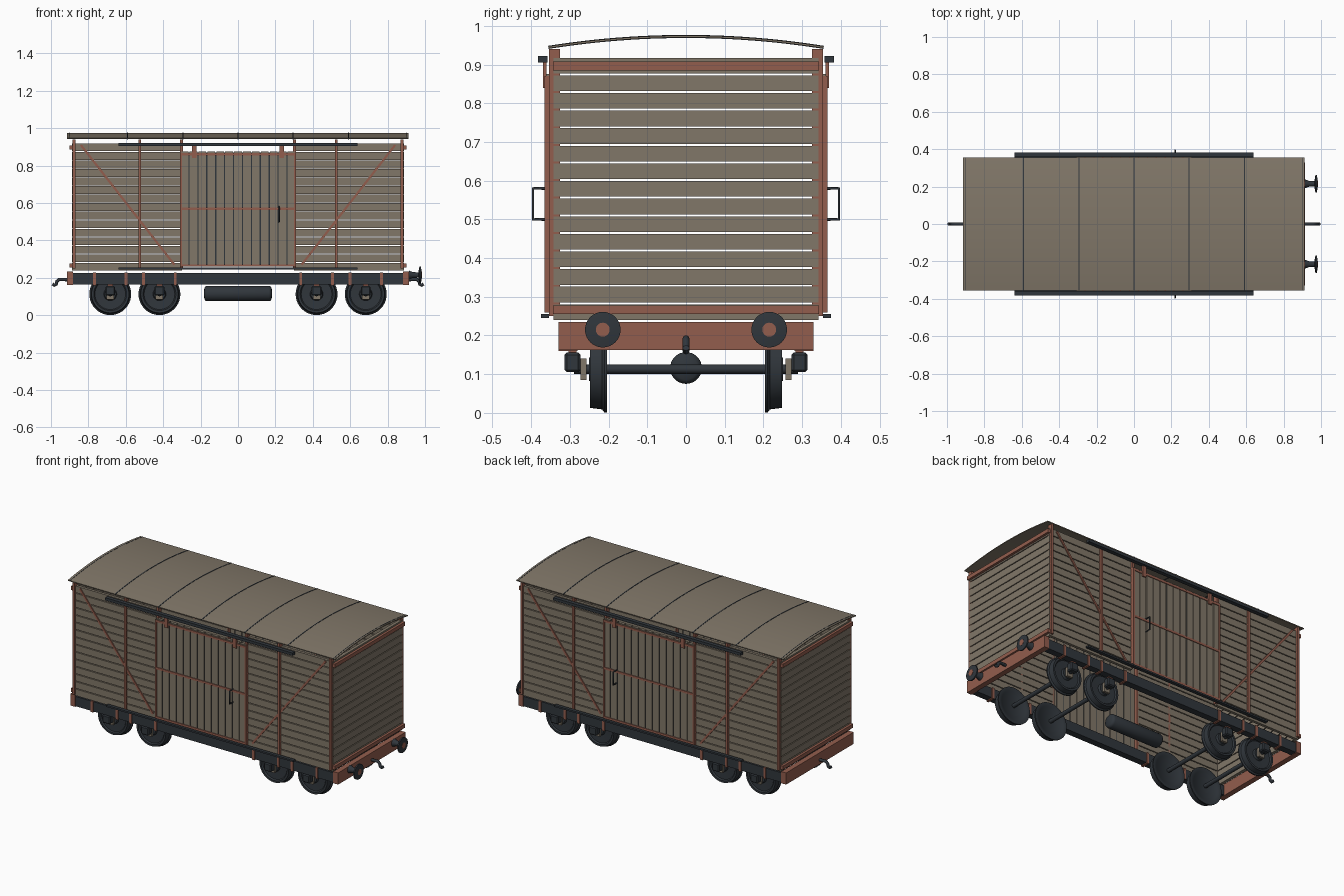
import bpy
import bmesh
from math import radians, sin, cos, asin, atan2, hypot
from mathutils import Vector, Matrix

cube = bpy.data.objects.get("Cube")
if cube:
    bpy.data.objects.remove(cube, do_unlink=True)


def material(name, color):
    m = bpy.data.materials.new(name)
    m.use_nodes = True
    m.diffuse_color = (*color, 1)
    m.node_tree.nodes["Principled BSDF"].inputs["Base Color"].default_value = (*color, 1)
    return m


WOOD = material("weathered wood", (0.22, 0.185, 0.14))
RUST = material("rust red", (0.29, 0.11, 0.075))
IRON = material("dark iron", (0.03, 0.037, 0.045))


def finish(name, bm, mat):
    mesh = bpy.data.meshes.new(name)
    bmesh.ops.recalc_face_normals(bm, faces=bm.faces)
    bm.to_mesh(mesh)
    bm.free()
    ob = bpy.data.objects.new(name, mesh)
    bpy.context.collection.objects.link(ob)
    mesh.materials.append(mat)
    return ob


def smooth(ob):
    bpy.ops.object.select_all(action="DESELECT")
    ob.select_set(True)
    bpy.context.view_layer.objects.active = ob
    bpy.ops.object.shade_smooth_by_angle(angle=radians(40))


def add_box(bm, x, y, z, turn=None):
    """Box from (min, max) pairs, optionally turned about y."""
    center = Vector([(a + b) / 2 for a, b in (x, y, z)])
    size = [abs(b - a) for a, b in (x, y, z)]
    m = Matrix.Translation(center)
    if turn:
        m = m @ Matrix.Rotation(turn, 4, "Y")
    bmesh.ops.create_cube(bm, size=1, matrix=m @ Matrix.Diagonal((*size, 1)))


def boxes(name, mat, items):
    bm = bmesh.new()
    for item in items:
        add_box(bm, *item)
    return finish(name, bm, mat)


def lathe(name, mat, profile, axis, origin, steps=32):
    """Revolve (radius, distance) pairs about an axis."""
    bm = bmesh.new()
    verts = [bm.verts.new((r, 0, d)) for r, d in profile]
    edges = [bm.edges.new(p) for p in zip(verts, verts[1:])]
    bmesh.ops.spin(bm, geom=verts + edges, cent=(0, 0, 0), axis=(0, 0, 1),
                   angle=radians(360), steps=steps)
    bmesh.ops.remove_doubles(bm, verts=bm.verts, dist=0.0002)
    turn = Vector((0, 0, 1)).rotation_difference(Vector(axis)).to_matrix().to_4x4()
    bm.transform(Matrix.Translation(origin) @ turn)
    ob = finish(name, bm, mat)
    smooth(ob)
    return ob


def rod(name, mat, points, radius):
    curve = bpy.data.curves.new(name, "CURVE")
    curve.dimensions = "3D"
    curve.bevel_depth = radius
    curve.bevel_resolution = 2
    curve.use_fill_caps = True
    sp = curve.splines.new("POLY")
    sp.points.add(len(points) - 1)
    for p, co in zip(sp.points, points):
        p.co = (*co, 1)
    ob = bpy.data.objects.new(name, curve)
    bpy.context.collection.objects.link(ob)
    curve.materials.append(mat)
    return ob


def span(s, a, b):
    return tuple(sorted((s * a, s * b)))


def mid(c, w):
    return (c - w / 2, c + w / 2)


# Gapped wall planks, open doorway on both long sides
PITCH, BASE = 0.0455, 0.2375
rows = [(BASE + i * PITCH + 0.0025, BASE + (i + 1) * PITCH - 0.0025) for i in range(15)]
for s, side in ((-1, "front"), (1, "back")):
    boxes(f"{side}_wall_planks", WOOD,
          [(span(t, 0.3, 0.885), span(s, 0.325, 0.342), z) for z in rows for t in (-1, 1)])

    # Posts and diagonal braces
    boxes(f"{side}_posts", RUST,
          [(mid(t * x, 0.015), span(s, 0.325, 0.354), (0.25, 0.94))
           for x in (0.877, 0.525, 0.302) for t in (-1, 1)])
    dx, dz = 0.5, 0.64
    boxes(f"{side}_diagonal_braces", RUST,
          [(mid(t * 0.59, 0.012), span(s, 0.34, 0.348), mid(0.59, hypot(dx, dz)),
            t * atan2(dx, dz)) for t in (-1, 1)])

    # Sliding door with upright boards, seams and frame
    n, w = 13, 0.62 / 13
    boxes(f"{side}_door_boards", WOOD,
          [(mid(-0.31 + (i + 0.5) * w, w - 0.006), span(s, 0.345, 0.362), (0.26, 0.875))
           for i in range(n)])
    boxes(f"{side}_door_seams", IRON,
          [(mid(-0.31 + i * w, 0.008), span(s, 0.348, 0.356), (0.26, 0.87))
           for i in range(1, n)])
    boxes(f"{side}_door_frame", RUST,
          [((-0.31, 0.31), span(s, 0.354, 0.366), mid(z, 0.013)) for z in (0.266, 0.57, 0.862)]
          + [(mid(t * 0.305, 0.01), span(s, 0.35, 0.366), (0.26, 0.87)) for t in (-1, 1)])
    boxes(f"{side}_door_hangers", RUST,
          [(mid(t * 0.235, 0.024), span(s, 0.36, 0.37), (0.84, 0.91)) for t in (-1, 1)])
    boxes(f"{side}_door_tracks", IRON,
          [((-0.64, 0.64), span(s, 0.358, 0.382), (0.905, 0.922)),
           ((-0.64, 0.64), span(s, 0.354, 0.374), (0.245, 0.255))])
    rod(f"{side}_door_handle", IRON,
        [(0.22, s * y, z) for y, z in ((0.36, 0.58), (0.395, 0.58), (0.395, 0.5), (0.36, 0.5))],
        0.004)

    # Sole bar and its rust clips
    boxes(f"{side}_sole_bar", IRON, [((-0.885, 0.885), span(s, 0.285, 0.325), (0.165, 0.225))])
    boxes(f"{side}_sole_bar_clips", RUST,
          [(mid(t * c + d, 0.015), span(s, 0.28, 0.33), (0.16, 0.228))
           for t in (-1, 1) for c in (0.42, 0.683) for d in (-0.085, 0.085)])

# End walls, rails and headstocks
for s, side in ((-1, "right"), (1, "left")):
    boxes(f"{side}_end_planks", WOOD, [(span(s, 0.868, 0.887), (-0.34, 0.34), z) for z in rows])
    boxes(f"{side}_end_rails", RUST,
          [(span(s, 0.88, 0.902), (-0.343, 0.343), z) for z in ((0.885, 0.908), (0.255, 0.278))])
    boxes(f"{side}_headstock", RUST, [(span(s, 0.882, 0.915), (-0.33, 0.33), (0.163, 0.235))])
    rod(f"{side}_coupling_hook", IRON,
        [(s * x, 0, z) for x, z in ((0.91, 0.19), (0.955, 0.192), (0.968, 0.182),
                                    (0.972, 0.166), (0.982, 0.16), (0.991, 0.168))], 0.009)

# Buffers on one end only
for s in (-1, 1):
    lathe("buffer", IRON, [(0, 0), (0.024, 0), (0.016, 0.02), (0.014, 0.05), (0.046, 0.056),
                           (0.046, 0.064), (0.018, 0.068), (0, 0.068)],
          (1, 0, 0), (0.914, s * 0.215, 0.215))
    lathe("buffer_face", RUST, [(0, 0), (0.018, 0), (0.018, 0.002), (0, 0.002)],
          (1, 0, 0), (0.9815, s * 0.215, 0.215))


# Arched roof sheet and joint straps
def arch(name, mat, x, half, lift, thick):
    rise, width = 0.028, 0.355
    R = (width ** 2 + rise ** 2) / (2 * rise)
    top = asin(half / R)
    steps = 24
    bm = bmesh.new()
    ring = []
    for r, order in ((R + lift, 1), (R + lift - thick, -1)):
        for i in range(steps + 1):
            a = order * top * (2 * i / steps - 1)
            ring.append(bm.verts.new((x[0], r * sin(a), 0.975 - R + r * cos(a))))
    face = bm.faces.new(ring)
    out = bmesh.ops.extrude_face_region(bm, geom=[face])["geom"]
    bmesh.ops.translate(bm, vec=(x[1] - x[0], 0, 0),
                        verts=[v for v in out if isinstance(v, bmesh.types.BMVert)])
    smooth(finish(name, bm, mat))


arch("roof", WOOD, (-0.915, 0.912), 0.355, 0, 0.005)
for x in (-0.59, -0.295, 0, 0.295, 0.59):
    arch("roof_strap", IRON, mid(x, 0.006), 0.356, 0.0015, 0.008)
for x in (-0.9, 0.9):
    arch("roof_end_seam", IRON, mid(x, 0.004), 0.355, 0.001, 0.003)

# Wheelsets with axle boxes
for c in (-0.683, -0.42, 0.42, 0.683):
    lathe("axle", IRON, [(0, -0.29), (0.012, -0.29), (0.012, 0.29), (0, 0.29)],
          (0, 1, 0), (c, 0, 0.113), 16)
    for s in (-1, 1):
        lathe("wheel", IRON,
              [(0, 0.208), (0.085, 0.208), (0.09, 0.204), (0.112, 0.204), (0.112, 0.211),
               (0.104, 0.217), (0.1, 0.248), (0.088, 0.248), (0.082, 0.24), (0.035, 0.238),
               (0.03, 0.25), (0, 0.25)], (0, s, 0), (c, 0, 0.113), 40)
        box = boxes("axle_box", IRON, [(mid(c, 0.052), span(s, 0.273, 0.314), (0.105, 0.156))])
        bevel = box.modifiers.new("bevel", "BEVEL")
        bevel.width = 0.006
        boxes("axle_guard", WOOD, [(mid(c, 0.04), span(s, 0.257, 0.272), (0.085, 0.14))])
        boxes("axle_spring_pad", RUST, [(mid(c, 0.03), span(s, 0.283, 0.304), (0.15, 0.166))])

# Underfloor cylinder
lathe("air_tank", IRON, [(0, -0.182), (0.03, -0.18), (0.038, -0.174), (0.041, -0.165),
                         (0.041, 0.165), (0.038, 0.174), (0.03, 0.18), (0, 0.182)],
      (1, 0, 0), (0, 0, 0.116))
